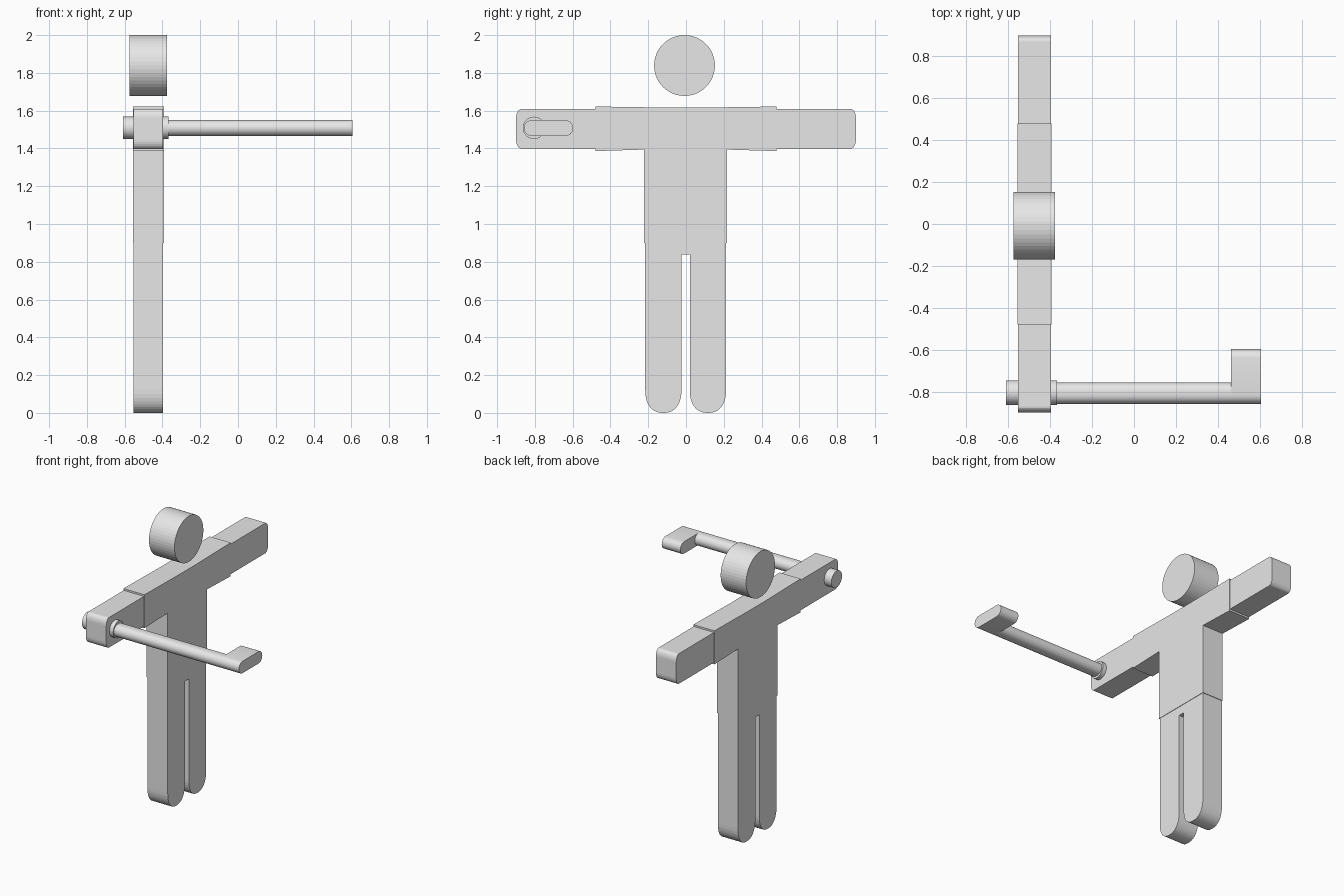
import bpy, bmesh, math

cube = bpy.data.objects.get("Cube")
if cube:
    bpy.data.objects.remove(cube, do_unlink=True)

grey = bpy.data.materials.new("Light grey")
grey.use_nodes = True
colour = (0.8, 0.8, 0.8, 1)
grey.diffuse_color = colour
grey.node_tree.nodes["Principled BSDF"].inputs["Base Color"].default_value = colour


def prism(name, outline, x0, x1, smooth=False):
    """Extrude a counter-clockwise (y, z) outline along x."""
    bm = bmesh.new()
    face = bm.faces.new([bm.verts.new((x0, y, z)) for y, z in outline])
    ext = bmesh.ops.extrude_face_region(bm, geom=[face])
    for v in ext["geom"]:
        if isinstance(v, bmesh.types.BMVert):
            v.co.x = x1
    bmesh.ops.recalc_face_normals(bm, faces=bm.faces)
    mesh = bpy.data.meshes.new(name)
    bm.to_mesh(mesh)
    bm.free()
    mesh.materials.append(grey)
    obj = bpy.data.objects.new(name, mesh)
    bpy.context.collection.objects.link(obj)
    if smooth:
        bpy.ops.object.select_all(action='DESELECT')
        obj.select_set(True)
        bpy.context.view_layer.objects.active = obj
        bpy.ops.object.shade_smooth_by_angle(angle=math.radians(35))
    return obj


def arc(cy, cz, ry, rz, start, end, steps=8, power=1.0):
    """Points on an elliptical arc; power below 1 squares it off."""
    pts = []
    for i in range(steps + 1):
        a = math.radians(start + (end - start) * i / steps)
        c, s = math.cos(a), math.sin(a)
        pts.append((cy + ry * math.copysign(abs(c) ** power, c),
                    cz + rz * math.copysign(abs(s) ** power, s)))
    return pts


def circle(cy, cz, r, steps):
    return arc(cy, cz, r, r, 0, 360, steps)[:-1]


def stadium(y0, y1, cz, r):
    return arc(y1 - r, cz, r, r, -90, 90, 12) + arc(y0 + r, cz, r, r, 90, 270, 12)


# Head: a disc standing on edge
prism("head", circle(-0.008, 1.839, 0.161, 48), -0.575, -0.377)

# Shirt: torso with sleeves flaring slightly to the cuffs
prism("shirt", [(-0.222, 0.9), (0.216, 0.9), (0.216, 1.394), (0.48, 1.386),
                (0.48, 1.622), (0.08, 1.616), (-0.08, 1.616), (-0.48, 1.622),
                (-0.48, 1.386), (-0.222, 1.394)], -0.557, -0.393)

# Legs: two straight legs with rounded feet, joined above the gap
legs = [(-0.216, 0.95)]
for cy in (-0.120, 0.116):
    legs += arc(cy, 0.125, 0.096, 0.125, 180, 360, 20, 0.85)
    if cy < 0:
        legs += [(-0.024, 0.838), (0.020, 0.838)]
legs.append((0.212, 0.95))
prism("legs", legs, -0.554, -0.396)

# Forearms: blocks with rounded outer corners
for side, name in ((1, "left_forearm"), (-1, "right_forearm")):
    pts = [(0.4, 1.398)] + arc(0.87, 1.448, 0.03, 0.05, -90, 0, 6)
    pts += arc(0.87, 1.56, 0.03, 0.05, 0, 90, 6) + [(0.4, 1.61)]
    if side < 0:
        pts = [(-y, z) for y, z in reversed(pts)]
    prism(name, pts, -0.554, -0.396)

# Pivot pin through the hand, crank rod and its hooked end
prism("pivot_pin", circle(-0.805, 1.509, 0.059, 32), -0.61, -0.367, True)
prism("rod", stadium(-0.858, -0.757, 1.508, 0.042), -0.40, 0.47, True)
prism("rod_hook", stadium(-0.858, -0.597, 1.508, 0.042), 0.462, 0.607, True)
